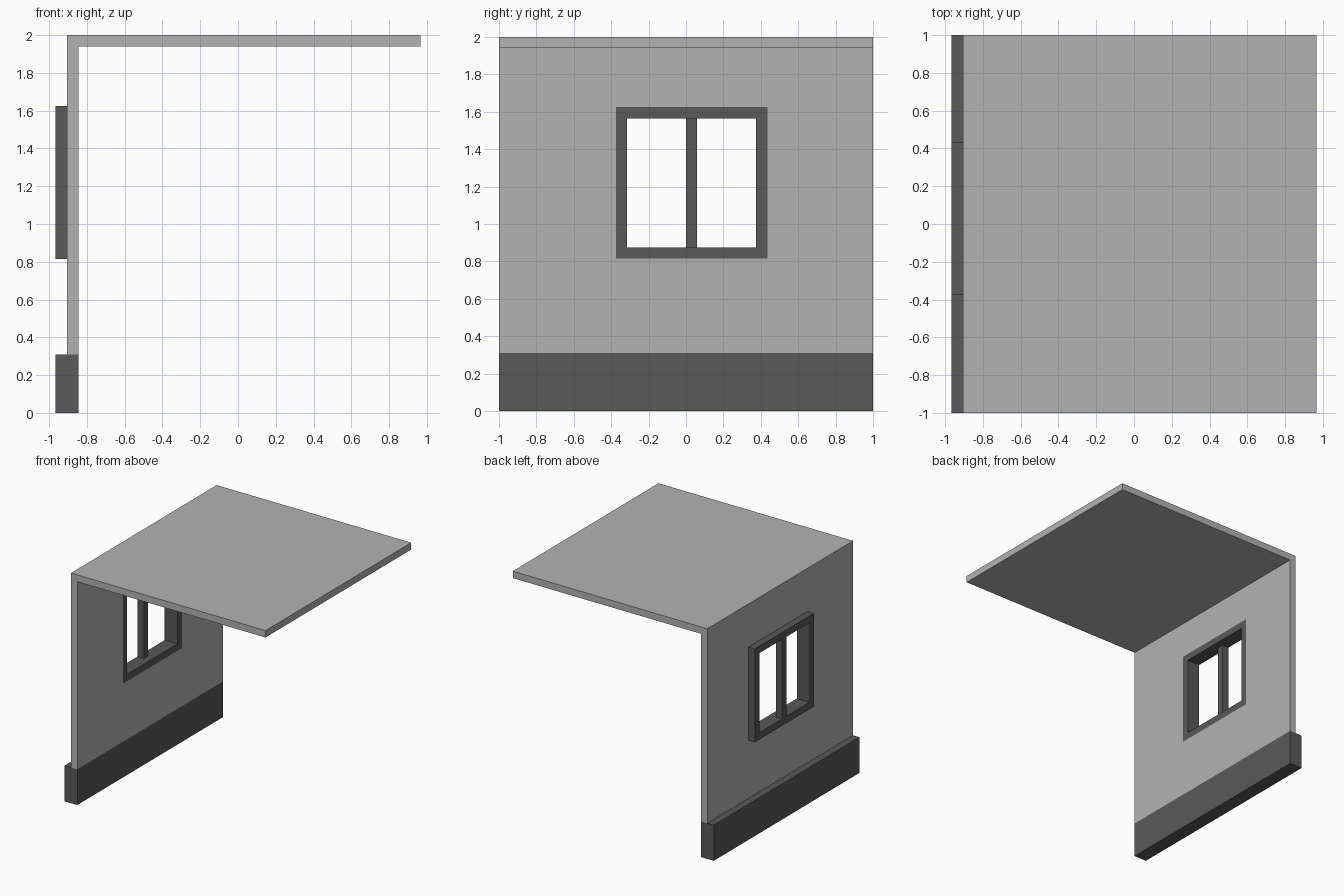
import bpy
import bmesh

cube = bpy.data.objects.get("Cube")
if cube:
    bpy.data.objects.remove(cube, do_unlink=True)


def material(name, value):
    mat = bpy.data.materials.new(name)
    mat.use_nodes = True
    colour = (value, value, value, 1.0)
    mat.diffuse_color = colour
    mat.node_tree.nodes["Principled BSDF"].inputs["Base Color"].default_value = colour
    return mat


light_grey = material("light grey", 0.45)
dark_grey = material("dark grey", 0.10)


def add_object(name, bm, mat):
    bmesh.ops.recalc_face_normals(bm, faces=bm.faces)
    mesh = bpy.data.meshes.new(name)
    bm.to_mesh(mesh)
    bm.free()
    mesh.materials.append(mat)
    obj = bpy.data.objects.new(name, mesh)
    bpy.context.collection.objects.link(obj)
    return obj


def prism(name, profile, depth, mat):
    """Extrude a closed outline of 3D points along a vector."""
    bm = bmesh.new()
    face = bm.faces.new([bm.verts.new(p) for p in profile])
    new = bmesh.ops.extrude_face_region(bm, geom=[face])["geom"]
    bmesh.ops.translate(bm, vec=depth, verts=[v for v in new if isinstance(v, bmesh.types.BMVert)])
    return add_object(name, bm, mat)


def box(name, x, y, z, mat):
    outline = [(x[0], y[0], z[0]), (x[0], y[1], z[0]), (x[0], y[1], z[1]), (x[0], y[0], z[1])]
    return prism(name, outline, (x[1] - x[0], 0, 0), mat)


def cut(obj, cutter):
    """Subtract the cutter, then discard it."""
    cutter.hide_render = True
    mod = obj.modifiers.new("opening", "BOOLEAN")
    mod.operation = "DIFFERENCE"
    mod.solver = "EXACT"
    mod.object = cutter
    bpy.context.view_layer.objects.active = obj
    bpy.ops.object.modifier_apply(modifier=mod.name)
    bpy.data.objects.remove(cutter, do_unlink=True)


# Main dimensions
OUT, WALL, INNER, END = -0.967, -0.905, -0.845, 0.965
BASE_TOP, CEILING, TOP = 0.31, 1.94, 2.0
WIN_Y, WIN_Z, BAR = (-0.375, 0.435), (0.815, 1.625), 0.06

# Wall and roof as one L-shaped slab with a window opening
outline = [(WALL, BASE_TOP), (INNER, BASE_TOP), (INNER, CEILING),
           (END, CEILING), (END, TOP), (WALL, TOP)]
shell = prism("wall_and_roof", [(x, -1, z) for x, z in outline], (0, 2, 0), light_grey)
cut(shell, box("opening_cutter", (-1.2, -0.6), WIN_Y, WIN_Z, light_grey))

# Plinth under the wall
box("plinth", (OUT, INNER), (-1, 1), (0, BASE_TOP), dark_grey)

# Window frame through the full wall thickness
frame = box("window_frame", (OUT, INNER), WIN_Y, WIN_Z, dark_grey)
inner_y = (WIN_Y[0] + BAR, WIN_Y[1] - BAR)
inner_z = (WIN_Z[0] + BAR, WIN_Z[1] - BAR)
cut(frame, box("frame_cutter", (-1.2, -0.6), inner_y, inner_z, dark_grey))

# Central mullion, flush with the outer side of the frame
mid = sum(WIN_Y) / 2
box("window_mullion", (OUT, WALL), (mid - BAR / 2, mid + BAR / 2), inner_z, dark_grey)
